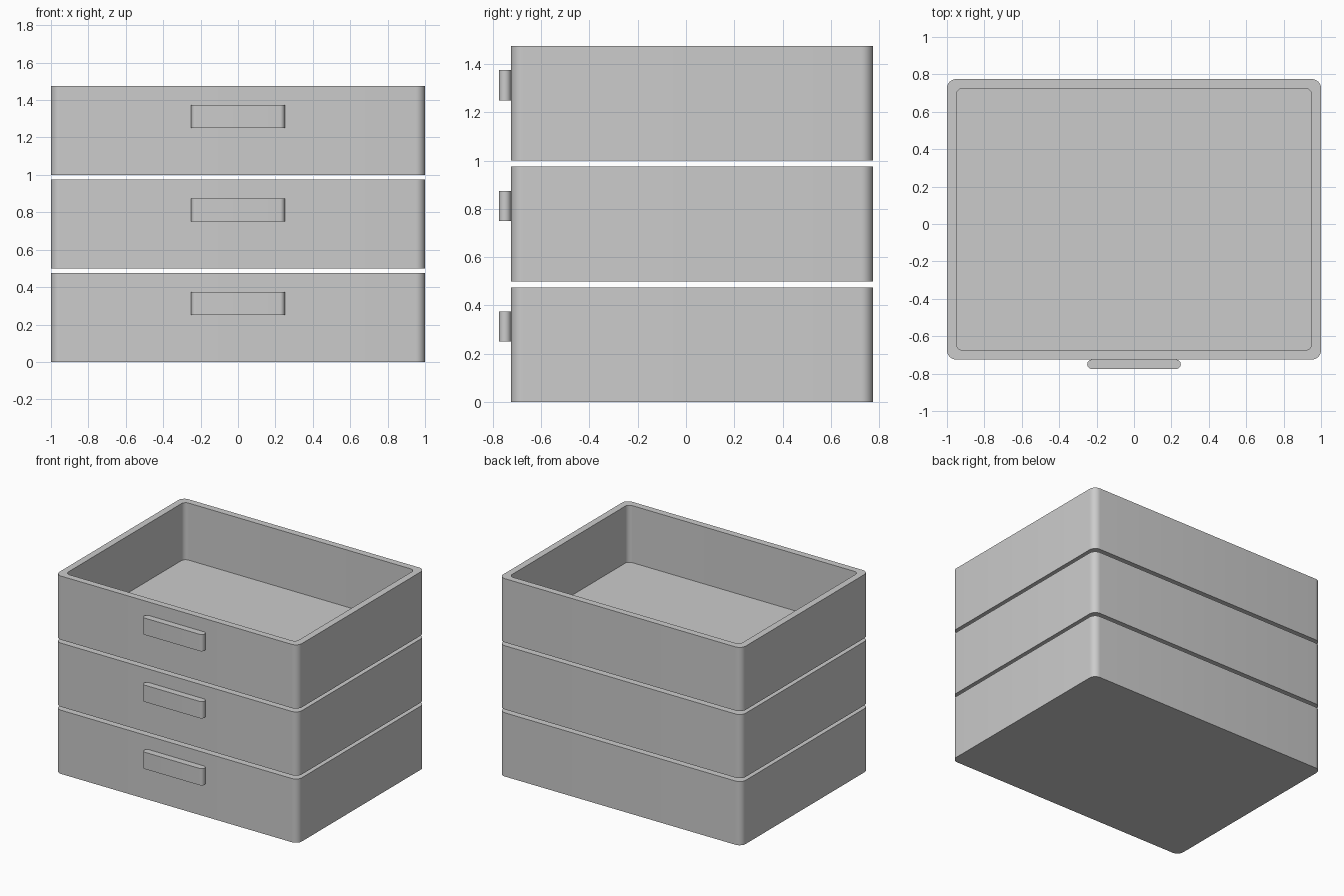
import bpy, bmesh, math

cube = bpy.data.objects.get("Cube")
if cube:
    bpy.data.objects.remove(cube, do_unlink=True)

grey = bpy.data.materials.new("plain_grey")
grey.use_nodes = True
GREY = (0.6, 0.6, 0.6, 1)
grey.diffuse_color = GREY
grey.node_tree.nodes["Principled BSDF"].inputs["Base Color"].default_value = GREY


def rounded_ring(bm, half_x, half_y, radius, z, steps=8):
    """Vertices of a rounded rectangle, counter-clockwise."""
    ring = []
    for q, (sx, sy) in enumerate([(1, 1), (-1, 1), (-1, -1), (1, -1)]):
        for i in range(steps + 1):
            a = (q + i / steps) * math.pi / 2
            ring.append(bm.verts.new((sx * (half_x - radius) + radius * math.cos(a),
                                      sy * (half_y - radius) + radius * math.sin(a), z)))
    return ring


def loft(name, sections, location):
    """Join a series of rounded rectangles and cap both ends."""
    bm = bmesh.new()
    rings = [rounded_ring(bm, *s) for s in sections]
    for low, high in zip(rings, rings[1:]):
        for i in range(len(low)):
            j = (i + 1) % len(low)
            bm.faces.new((low[i], low[j], high[j], high[i]))
    bm.faces.new(rings[0][::-1])
    bm.faces.new(rings[-1])
    bmesh.ops.remove_doubles(bm, verts=bm.verts, dist=1e-5)
    mesh = bpy.data.meshes.new(name)
    bm.to_mesh(mesh)
    bm.free()
    mesh.materials.append(grey)
    obj = bpy.data.objects.new(name, mesh)
    bpy.context.collection.objects.link(obj)
    obj.location = location
    bpy.ops.object.select_all(action="DESELECT")
    obj.select_set(True)
    bpy.context.view_layer.objects.active = obj
    bpy.ops.object.shade_smooth_by_angle(angle=math.radians(30))
    return obj


HEIGHT, PITCH, WALL = 0.475, 0.5, 0.05
for n, level in enumerate(("bottom", "middle", "top")):
    z = n * PITCH
    # Open tray: outer wall up, rim across, inner wall down to the floor
    loft(level + "_drawer", [
        (1, 0.75, 0.05, 0),
        (1, 0.75, 0.05, HEIGHT),
        (1 - WALL, 0.75 - WALL, 0.035, HEIGHT),
        (1 - WALL, 0.75 - WALL, 0.035, WALL),
    ], (0, 0.025, z))
    # Round-ended pull on the front
    loft(level + "_handle", [
        (0.25, 0.025, 0.025, 0.25),
        (0.25, 0.025, 0.025, 0.375),
    ], (0, -0.75, z))
